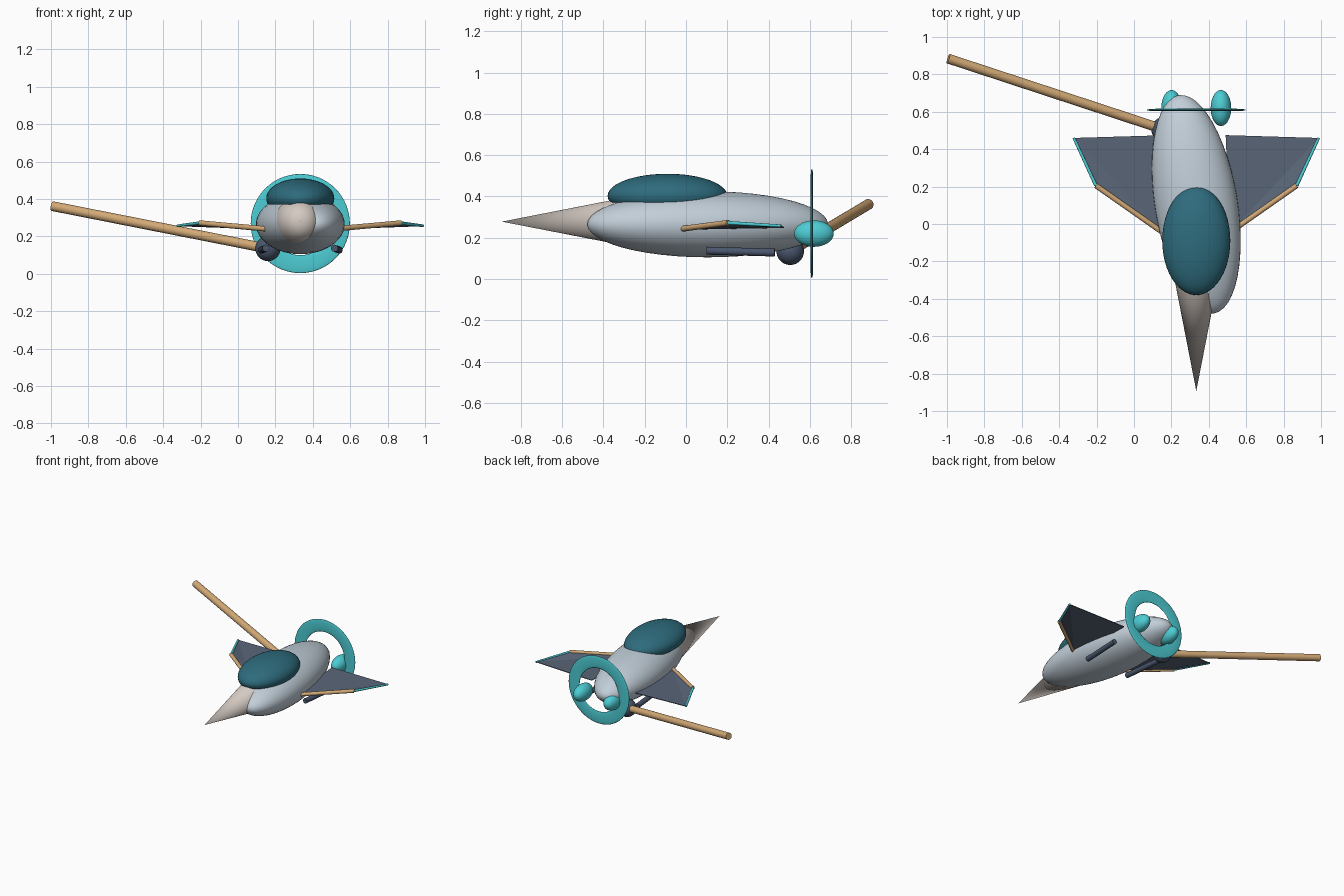
import bpy, bmesh, math
from mathutils import Vector

cube = bpy.data.objects.get("Cube")
if cube:
    bpy.data.objects.remove(cube, do_unlink=True)

MID = 0.333  # x of the craft's centre line


def material(name, rgb):
    lin = [((c + 0.055) / 1.055) ** 2.4 for c in rgb] + [1.0]
    mat = bpy.data.materials.new(name)
    mat.use_nodes = True
    mat.diffuse_color = lin
    bsdf = mat.node_tree.nodes["Principled BSDF"]
    bsdf.inputs["Base Color"].default_value = lin
    bsdf.inputs["Roughness"].default_value = 0.6
    return mat


hull_grey = material("hull grey", (0.76, 0.81, 0.85))
nose_beige = material("nose beige", (0.83, 0.79, 0.76))
glass_teal = material("glass teal", (0.18, 0.42, 0.49))
bright_cyan = material("bright cyan", (0.30, 0.80, 0.83))
pole_tan = material("pole tan", (0.82, 0.66, 0.46))
wing_slate = material("wing slate", (0.35, 0.40, 0.47))
dark_slate = material("dark slate", (0.29, 0.34, 0.43))


def finish(name, mat, smooth=True):
    ob = bpy.context.object
    ob.name = name
    ob.data.materials.append(mat)
    if smooth:
        bpy.ops.object.shade_smooth_by_angle(angle=math.radians(40))
    return ob


def ellipsoid(name, centre, radii, mat, yaw=0.0):
    bpy.ops.mesh.primitive_uv_sphere_add(segments=48, ring_count=24, location=centre)
    bpy.context.object.scale = radii
    bpy.context.object.rotation_euler.z = yaw
    return finish(name, mat)


def rod(name, start, end, radius, mat, tip_radius=None, sides=20):
    a, b = Vector(start), Vector(end)
    bpy.ops.mesh.primitive_cone_add(
        vertices=sides, radius1=radius, radius2=radius if tip_radius is None else tip_radius,
        depth=(b - a).length, location=(a + b) / 2,
        rotation=(b - a).to_track_quat("Z", "Y").to_euler())
    return finish(name, mat)


# Hull, turned slightly off the centre line, and the nose cone
ellipsoid("hull", (MID, 0.105, 0.265), (0.221, 0.591, 0.16), hull_grey, math.radians(9.1))
rod("nose_cone", (MID, -0.2, 0.278), (MID, -0.893, 0.278), 0.135, nose_beige, 0.0, 48)

# Canopy: ellipsoid cut off just below its widest line
canopy = ellipsoid("canopy", (MID, -0.09, 0.403), (0.182, 0.29, 0.107), glass_teal)
bm = bmesh.new()
bm.from_mesh(canopy.data)
bmesh.ops.bisect_plane(bm, geom=bm.verts[:] + bm.edges[:] + bm.faces[:],
                       plane_co=(0, 0, -0.309), plane_no=(0, 0, -1), clear_outer=True)
bm.to_mesh(canopy.data)
bm.free()

# Parts that come in mirrored pairs
for side, s in (("left", 1), ("right", -1)):
    def at(x, y, z):
        return Vector((MID + s * x, y, z))

    root, elbow = at(0.18, -0.045, 0.24), at(0.537, 0.205, 0.272)
    tip, trail = at(0.655, 0.46, 0.257), at(0.157, 0.475, 0.25)

    # Wing membrane
    mesh = bpy.data.meshes.new(side + "_wing")
    mesh.from_pydata([root, elbow, tip, trail], [], [(0, 1, 2), (0, 2, 3)])
    wing = bpy.data.objects.new(side + "_wing", mesh)
    bpy.context.collection.objects.link(wing)
    mesh.materials.append(wing_slate)
    solid = wing.modifiers.new("thickness", "SOLIDIFY")
    solid.thickness = 0.005
    solid.offset = 0

    # Leading spar and outer edge
    rod(side + "_wing_spar", root, elbow, 0.014, pole_tan)
    rod(side + "_wing_edge", elbow, tip, 0.009, bright_cyan, 0.007)

    # Under-hull tube and rear pod
    rod(side + "_tube", at(0.183, 0.1, 0.137), at(0.208, 0.43, 0.128), 0.019, dark_slate)
    ellipsoid(side + "_pod", at(0.132, 0.62, 0.22), (0.055, 0.096, 0.064), bright_cyan)

# Flat tail ring
bpy.ops.mesh.primitive_torus_add(major_segments=64, minor_segments=16,
                                 major_radius=0.217, minor_radius=0.048,
                                 location=(MID, 0.61, 0.269), rotation=(math.pi / 2, 0, 0))
bpy.context.object.scale.z = 0.13
finish("tail_ring", bright_cyan)

# Long side pole and its ball joint
ellipsoid("pole_joint", (0.16, 0.505, 0.135), (0.067, 0.067, 0.067), dark_slate)
rod("side_pole", (0.16, 0.505, 0.135), (-0.993, 0.884, 0.362), 0.026, pole_tan)
